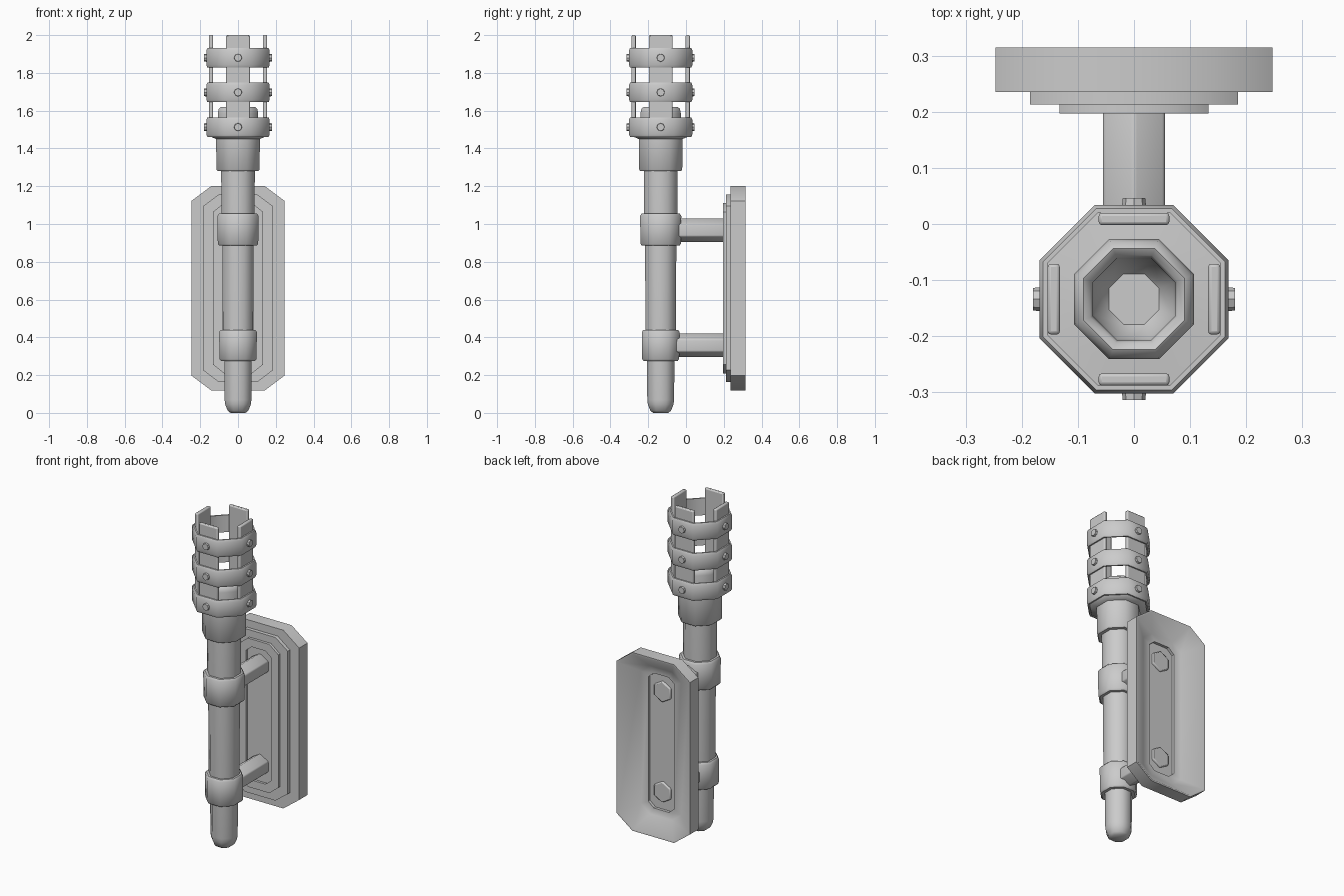
import bpy, bmesh
from math import pi, cos, sin, radians
from mathutils import Matrix, Vector

if "Cube" in bpy.data.objects:
    bpy.data.objects.remove(bpy.data.objects["Cube"])

CY = -0.134  # torch axis


def finish(bm, name, bevel=0, angle=40):
    bmesh.ops.remove_doubles(bm, verts=bm.verts, dist=1e-5)
    bmesh.ops.recalc_face_normals(bm, faces=bm.faces)
    me = bpy.data.meshes.new(name)
    bm.to_mesh(me)
    bm.free()
    ob = bpy.data.objects.new(name, me)
    bpy.context.collection.objects.link(ob)
    if bevel:
        m = ob.modifiers.new("bevel", 'BEVEL')
        m.width, m.segments, m.limit_method = bevel, 2, 'ANGLE'
    bpy.ops.object.select_all(action='DESELECT')
    ob.select_set(True)
    bpy.context.view_layer.objects.active = ob
    bpy.ops.object.shade_smooth_by_angle(angle=radians(angle))
    return ob


def skin(bm, loops, closed=False):
    """Bridge equal-length loops of points; cap the ends unless closed."""
    vs = [[bm.verts.new(p) for p in lp] for lp in loops]
    n = len(vs[0])
    for a, b in zip(vs, vs[1:] + ([vs[0]] if closed else [])):
        for i in range(n):
            j = (i + 1) % n
            bm.faces.new((a[i], a[j], b[j], b[i]))
    if not closed:
        bm.faces.new(vs[0])
        bm.faces.new(vs[-1])


def octagon(apothem, z):
    r = apothem / cos(pi / 8)
    return [(r * cos(pi / 8 + i * pi / 4), CY + r * sin(pi / 8 + i * pi / 4), z) for i in range(8)]


def lathe(name, profile, closed=False, angle=50):
    bm = bmesh.new()
    skin(bm, [octagon(r, z) for r, z in profile], closed)
    return finish(bm, name, angle=angle)


# tapered shaft
lathe("shaft", [(.04, 0), (.055, .012), (.068, .045), (.071, .07), (.073, .30), (.08, .42),
                (.083, .90), (.088, 1.05), (.089, 1.30)])

# cup with flared floor under the basket and a hollow bowl
lathe("cup", [(.108, 1.28), (.114, 1.288), (.116, 1.45), (.152, 1.465), (.158, 1.48), (.107, 1.485),
              (.107, 1.585), (.102, 1.61), (.09, 1.62), (.078, 1.612), (.073, 1.595),
              (.07, 1.50), (.045, 1.465)])

# clamps around the shaft
for name, r, lo, hi in (("lower_clamp", .1, .275, .44), ("upper_clamp", .109, .885, 1.055)):
    lathe(name, [(r - .01, lo), (r - .002, lo + .01), (r, hi - .012), (r - .008, hi)])

# basket hoops
HOOPS = (1.513, 1.697, 1.88)
for k, z in enumerate(HOOPS):
    lathe(f"hoop_{k + 1}", [(.154, z - .052), (.162, z - .052), (.168, z - .038), (.168, z + .038),
                            (.162, z + .052), (.154, z + .052)], closed=True)

# four upright slats with hoop rivets, repeated around the axis
for q in range(4):
    turn = Matrix.Translation((0, CY, 0)) @ Matrix.Rotation(q * pi / 2, 4, 'Z')
    bm = bmesh.new()
    bmesh.ops.create_cube(bm, size=1, matrix=turn @ Matrix.Translation((.143, 0, 1.735))
                          @ Matrix.Diagonal((.022, .126, .53, 1)))
    finish(bm, f"slat_{q + 1}", .006)
    bm = bmesh.new()
    for z in HOOPS:
        bmesh.ops.create_cone(bm, cap_ends=True, segments=8, radius1=.023, radius2=.02, depth=.028,
                              matrix=turn @ Matrix.Translation((.166, 0, z)) @ Matrix.Rotation(pi / 2, 4, 'Y'))
    finish(bm, f"rivets_{q + 1}")

# hexagonal posts joining clamps to wall plate
for name, z in (("lower_post", .357), ("upper_post", .967)):
    bm = bmesh.new()
    y0, y1 = CY + .05, .232
    bmesh.ops.create_cone(bm, cap_ends=True, segments=6, radius1=.064, radius2=.064, depth=y1 - y0,
                          matrix=Matrix.Translation((0, (y0 + y1) / 2, z)) @ Matrix.Rotation(pi / 2, 4, 'X')
                          @ Matrix.Rotation(0, 4, 'Z'))
    finish(bm, name, .006, 65)


# stepped wall plate: chamfered outlines from front slot out to the rim and into the hollow back
def outline(w, h, cx, cz, y):
    pts = [(w, h - cz), (w - cx, h), (cx - w, h), (-w, h - cz),
           (-w, cz - h), (cx - w, -h), (w - cx, -h), (w, cz - h)]
    return [(x, y, .66 + z) for x, z in pts]


SLOT, T3, T2, T1 = (.083, .405, .036, .03), (.133, .452, .06, .048), (.185, .496, .082, .062), (.247, .542, .107, .08)
RIM, DISH, FLOOR = (.238, .533, .103, .077), (.135, .45, .06, .048), (.088, .41, .038, .032)
bm = bmesh.new()
skin(bm, [outline(*s, y) for s, y in (
    (SLOT, .212), (SLOT, .197), (T3, .197), (T3, .213), (T2, .213), (T2, .235), (T1, .235),
    (T1, .315), (RIM, .315), (DISH, .24), (FLOOR, .237), (FLOOR, .22))])
finish(bm, "wall_plate", angle=40)
